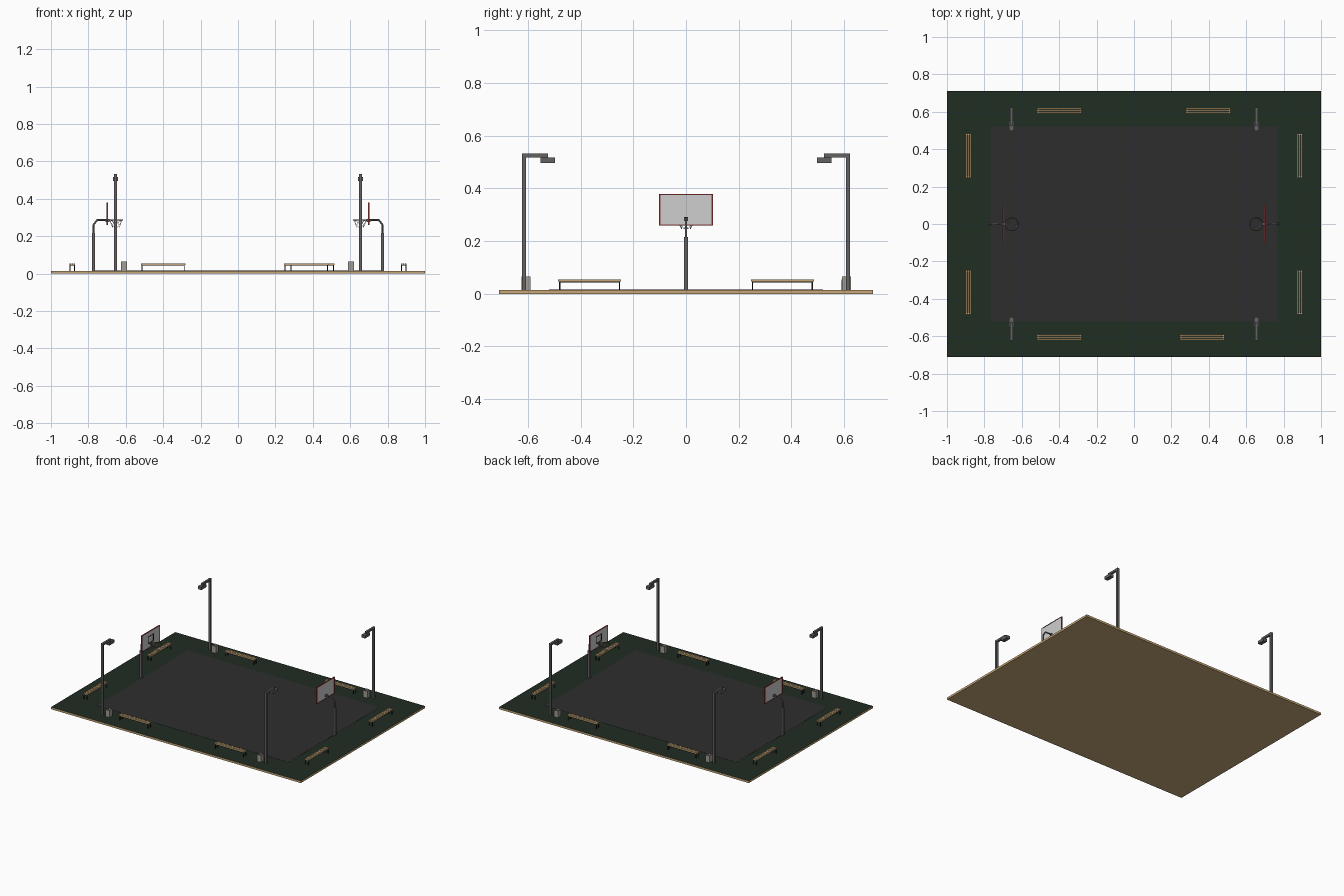
import bpy, bmesh, math
from mathutils import Vector

if "Cube" in bpy.data.objects:
    bpy.data.objects.remove(bpy.data.objects["Cube"])


def mat(name, rgb):
    m = bpy.data.materials.new(name)
    m.diffuse_color = (*rgb, 1)
    m.use_nodes = True
    m.node_tree.nodes["Principled BSDF"].inputs["Base Color"].default_value = m.diffuse_color
    return m


TAN = mat("tan_wood", (0.58, 0.39, 0.19))
GREEN = mat("dark_green", (0.014, 0.026, 0.016))
COURT = mat("court_grey", (0.027, 0.027, 0.028))
POLE = mat("pole_grey", (0.13, 0.12, 0.12))
RED = mat("frame_red", (0.32, 0.045, 0.04))
PANE = mat("pane_grey", (0.62, 0.62, 0.62))
BLACK = mat("black_metal", (0.01, 0.01, 0.01))
BIN = mat("bin_grey", (0.36, 0.34, 0.30))
NET = mat("net_white", (0.7, 0.7, 0.68))
G = 0.015  # ground level


def boxes(name, material, spans):
    """One object from boxes given as (x0, x1, y0, y1, z0, z1)."""
    bm = bmesh.new()
    for x0, x1, y0, y1, z0, z1 in spans:
        vs = bmesh.ops.create_cube(bm, size=1)["verts"]
        for v in vs:
            v.co = Vector((x0 if v.co.x < 0 else x1, y0 if v.co.y < 0 else y1,
                           z0 if v.co.z < 0 else z1))
    bmesh.ops.recalc_face_normals(bm, faces=bm.faces)
    me = bpy.data.meshes.new(name)
    bm.to_mesh(me)
    bm.free()
    me.materials.append(material)
    ob = bpy.data.objects.new(name, me)
    bpy.context.collection.objects.link(ob)
    return ob


def tube(name, material, paths, radius, closed=False, res=1):
    """Round tubes along straight-segment paths."""
    cu = bpy.data.curves.new(name, "CURVE")
    cu.dimensions = "3D"
    cu.bevel_depth = radius
    cu.bevel_resolution = res
    cu.use_fill_caps = True
    for pts in paths:
        sp = cu.splines.new("POLY")
        sp.points.add(len(pts) - 1)
        for p, c in zip(sp.points, pts):
            p.co = (*c, 1)
        sp.use_cyclic_u = closed
    cu.materials.append(material)
    ob = bpy.data.objects.new(name, cu)
    bpy.context.collection.objects.link(ob)
    return ob


def ring(cx, r, z, n, off=0.0):
    return [(cx + r * math.cos(2 * math.pi * (i + off) / n),
             r * math.sin(2 * math.pi * (i + off) / n), z) for i in range(n)]


# ground slab, green on top, with the court plate
base = boxes("ground_slab", TAN, [(-1, 1, -0.71, 0.71, 0, G)])
base.data.materials.append(GREEN)
for f in base.data.polygons:
    if f.normal.z > 0.9:
        f.material_index = 1
boxes("court", COURT, [(-0.768, 0.768, -0.52, 0.52, G - 0.002, G + 0.001)])


def side(s, a, b):
    return (min(s * a, s * b), max(s * a, s * b))


# lamp posts
for sx in (-1, 1):
    for sy in (-1, 1):
        x = 0.655 * sx
        boxes("lamp_post", POLE, [
            (x - 0.008, x + 0.008, *side(sy, 0.607, 0.622), G, 0.532),
            (x - 0.007, x + 0.007, *side(sy, 0.524, 0.607), 0.517, 0.532)])
        boxes("lamp_head", POLE, [
            (x - 0.014, x + 0.014, *side(sy, 0.497, 0.553), 0.496, 0.517)])

# hoops
for s in (-1, 1):
    boxes("hoop_post", POLE, [(*side(s, 0.765, 0.781), -0.008, 0.008, G, 0.216)])
    tube("hoop_arm", POLE, [[(s * 0.773, 0, 0.21), (s * 0.773, 0, 0.26),
                             (s * 0.753, 0, 0.286), (s * 0.69, 0, 0.286)]], 0.0052)
    boxes("hoop_bracket", POLE, [(*side(s, 0.686, 0.709), -0.008, 0.008, 0.277, 0.292)])
    xs = side(s, 0.696, 0.704)
    boxes("backboard_pane", PANE, [(*side(s, 0.698, 0.702), -0.099, 0.099, 0.263, 0.376)])
    boxes("backboard_frame", RED, [
        (*xs, -0.102, -0.097, 0.26, 0.379), (*xs, 0.097, 0.102, 0.26, 0.379),
        (*xs, -0.097, 0.097, 0.26, 0.264), (*xs, -0.097, 0.097, 0.375, 0.379)])
    # target outline on the court side
    xt = side(s, 0.6965, 0.6985)
    boxes("target_outline", BLACK, [
        (*xt, -0.032, -0.027, 0.292, 0.345), (*xt, 0.027, 0.032, 0.292, 0.345),
        (*xt, -0.027, 0.027, 0.34, 0.345), (*xt, -0.027, 0.027, 0.292, 0.297)])
    # rim and diamond net
    cx = s * 0.653
    tube("hoop_rim", POLE, [ring(cx, 0.035, 0.287, 16)], 0.003, True)
    n = 8
    levels = [ring(cx, r, z, n, 0.5 * (k % 2)) for k, (r, z) in enumerate(
        [(0.034, 0.286), (0.030, 0.273), (0.024, 0.26), (0.018, 0.246)])]
    strands = []
    for i in range(n):
        strands.append([levels[0][i], levels[1][i], levels[2][(i + 1) % n],
                        levels[3][(i + 1) % n]])
        strands.append([levels[0][i], levels[1][i - 1], levels[2][i - 1],
                        levels[3][i - 2]])
    tube("hoop_net", NET, strands, 0.0012, res=0)


# benches: three slats over a thin black frame with four legs
def bench(cx, cy, along_y):
    L, W = 0.119, 0.0155

    def sp(a0, a1, b0, b1, z0, z1):
        if along_y:
            return (cx + b0, cx + b1, cy + a0, cy + a1, z0, z1)
        return (cx + a0, cx + a1, cy + b0, cy + b1, z0, z1)

    boxes("bench_slats", TAN, [sp(-L, L, b - 0.0045, b + 0.0045, 0.047, 0.055)
                               for b in (-0.011, 0, 0.011)])
    e, w, t = L - 0.006, W - 0.003, 0.0022
    frame = [sp(a - t, a + t, b - t, b + t, G, 0.047)
             for a in (-e, e) for b in (-w, w)]
    frame += [sp(-e, e, b - t, b + t, 0.043, 0.047) for b in (-w, w)]
    frame += [sp(a - t, a + t, -w, w, 0.043, 0.047) for a in (-e, e)]
    boxes("bench_frame", BLACK, frame)


for x, y in ((-0.4, 0.605), (0.397, 0.605), (-0.4, -0.605), (0.365, -0.605)):
    bench(x, y, False)
for x in (-0.886, 0.886):
    for y in (-0.366, 0.366):
        bench(x, y, True)

# open square litter bins
for x in (-0.609, 0.604):
    for y in (-0.607, 0.609):
        o, i = 0.0165, 0.0135
        boxes("litter_bin", BIN, [
            (x - o, x + o, y - o, y - i, G, 0.065), (x - o, x + o, y + i, y + o, G, 0.065),
            (x - o, x - i, y - i, y + i, G, 0.065), (x + i, x + o, y - i, y + i, G, 0.065)])
